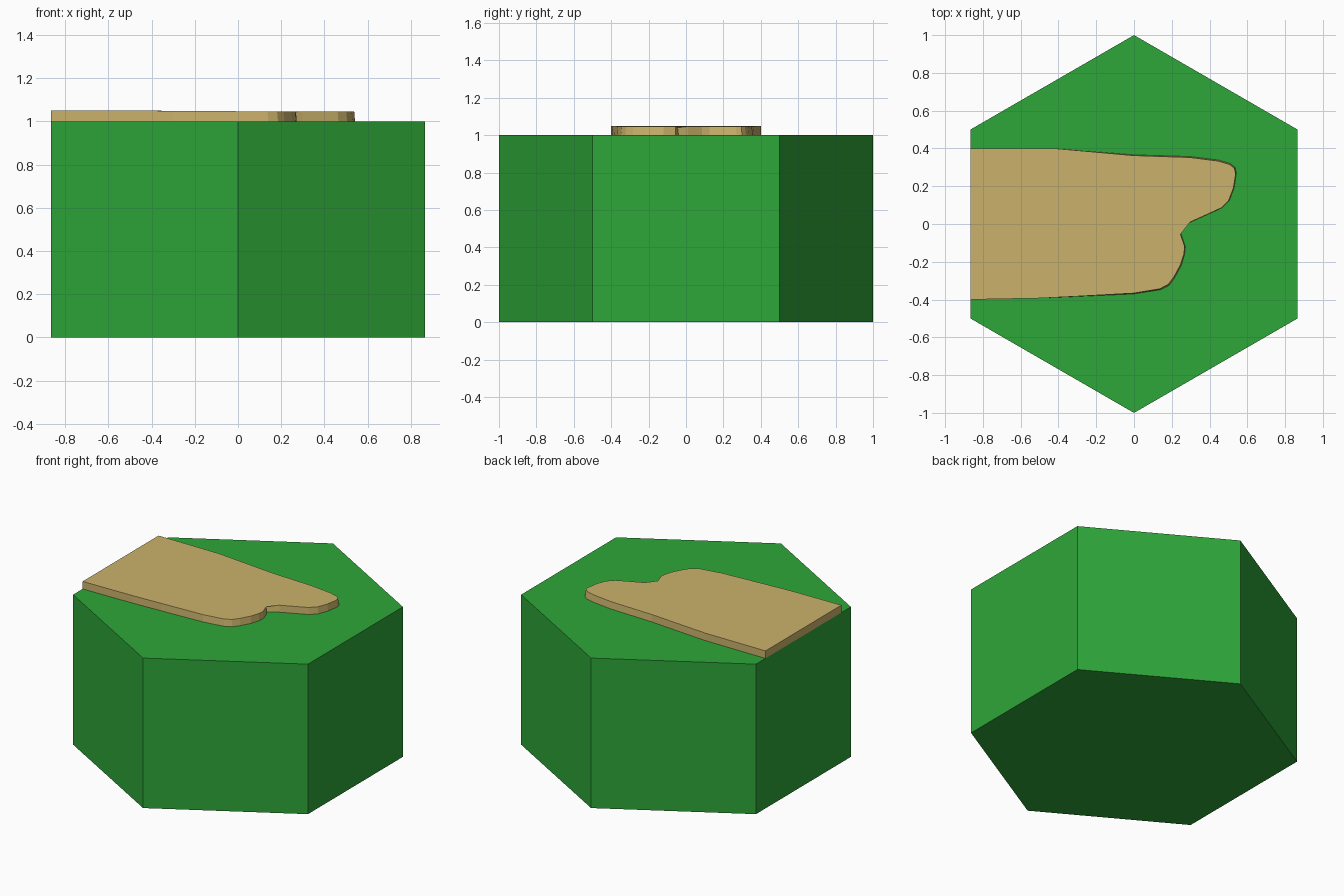
import bpy, bmesh, math

if "Cube" in bpy.data.objects:
    bpy.data.objects.remove(bpy.data.objects["Cube"])


def material(name, color):
    mat = bpy.data.materials.new(name)
    mat.diffuse_color = (*color, 1)
    mat.use_nodes = True
    mat.node_tree.nodes["Principled BSDF"].inputs["Base Color"].default_value = mat.diffuse_color
    return mat


def prism(name, bottom, top, mat):
    """Closed solid between two matching rings of 3D points (counter-clockwise)."""
    bm = bmesh.new()
    lo = [bm.verts.new(p) for p in bottom]
    hi = [bm.verts.new(p) for p in top]
    n = len(lo)
    for i in range(n):
        j = (i + 1) % n
        bm.faces.new((lo[i], lo[j], hi[j], hi[i]))
    bm.faces.new(lo[::-1])
    cap = bm.faces.new(hi)
    bmesh.ops.triangulate(bm, faces=[cap])
    mesh = bpy.data.meshes.new(name)
    bm.to_mesh(mesh)
    bm.free()
    mesh.materials.append(mat)
    obj = bpy.data.objects.new(name, mesh)
    bpy.context.collection.objects.link(obj)
    return obj


# Hexagonal grass tile, corners on the y axis
ring = [(math.cos(math.radians(90 + 60 * i)), math.sin(math.radians(90 + 60 * i)))
        for i in range(6)]
prism("grass_tile", [(x, y, 0) for x, y in ring], [(x, y, 1) for x, y in ring],
      material("grass", (0.027, 0.38, 0.04)))

# Sand path: outline from the tile edge round the two rounded lobes
edge = -math.sqrt(3) / 2
outline = [
    (edge, -0.4), (-0.5, -0.393), (-0.3, -0.384), (0, -0.37), (0.14, -0.348),
    (0.185, -0.325), (0.215, -0.285), (0.25, -0.22), (0.268, -0.16), (0.272, -0.12),
    (0.25, -0.055), (0.225, -0.04), (0.3, 0.01), (0.4, 0.055), (0.465, 0.085),
    (0.505, 0.125), (0.53, 0.19), (0.542, 0.27), (0.535, 0.3), (0.51, 0.32),
    (0.45, 0.338), (0.3, 0.357), (0, 0.366), (-0.42, 0.4), (edge, 0.4),
]


# Top ring: slightly drawn in and lower towards the lobes, dipping at the notch
def top_point(i, x, y):
    if i == 11:
        return (0.2, -0.045, 1.04)
    if x < -0.45:
        return (x, y, 1.05)
    t = min(1, (x + 0.45) / 0.6)
    return (x - 0.004 * t, y - math.copysign(0.005, y) * t * (abs(y) > 0.2), 1.05 - 0.004 * t)


prism("sand_path", [(x, y, 1) for x, y in outline],
      [top_point(i, x, y) for i, (x, y) in enumerate(outline)],
      material("sand", (0.6, 0.45, 0.15)))
